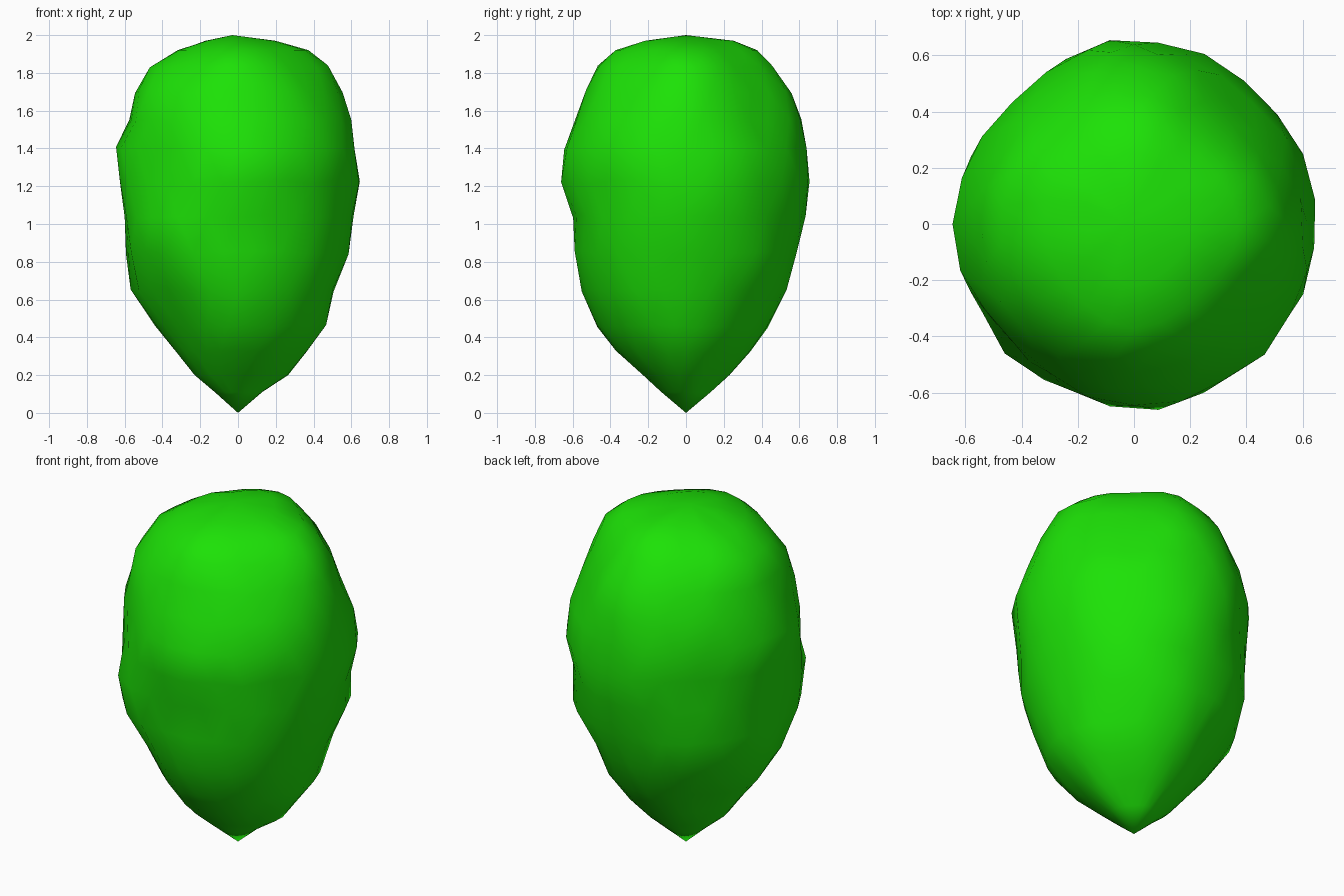
import bpy, bmesh, math, random

if "Cube" in bpy.data.objects:
    bpy.data.objects.remove(bpy.data.objects["Cube"])

random.seed(4)
SEGMENTS = 24

# Ring heights, and the outline radius at each height in eight directions
Z = [0.11, 0.20, 0.32, 0.46, 0.65, 0.85, 1.04, 1.22, 1.40, 1.55, 1.70, 1.83, 1.92, 1.97]
RIGHT = [.13, .27, .37, .47, .51, .59, .62, .65, .63, .61, .55, .49, .375, .20]
BACK_RIGHT = [.12, .22, .33, .43, .51, .61, .61, .645, .615, .555, .50, .42, .33, .20]
BACK = [.13, .235, .345, .44, .535, .59, .635, .665, .64, .625, .56, .47, .375, .26]
BACK_LEFT = [.12, .22, .32, .42, .54, .59, .60, .61, .625, .57, .52, .45, .33, .20]
LEFT = [.125, .23, .33, .44, .565, .595, .60, .64, .655, .58, .55, .48, .32, .17]
FRONT_LEFT = [.13, .24, .33, .42, .52, .625, .65, .61, .60, .585, .55, .44, .33, .18]
FRONT = [.13, .23, .375, .485, .55, .60, .60, .67, .65, .59, .53, .475, .375, .22]
FRONT_RIGHT = [.12, .24, .36, .47, .54, .61, .63, .645, .655, .58, .53, .44, .34, .20]
SIDES = [RIGHT, BACK_RIGHT, BACK, BACK_LEFT, LEFT, FRONT_LEFT, FRONT, FRONT_RIGHT]


def radius(row, angle):
    """Blend smoothly between the outlines of the two nearest directions."""
    q = (angle / (math.pi / 4)) % 8
    i = int(q)
    t = (1 - math.cos((q - i) * math.pi)) / 2
    return SIDES[i][row] * (1 - t) + SIDES[(i + 1) % 8][row] * t


green = bpy.data.materials.new("leaf_green")
green.diffuse_color = (0.012, 0.76, 0.002, 1)
green.use_nodes = True
green.node_tree.nodes["Principled BSDF"].inputs["Base Color"].default_value = green.diffuse_color

# Foliage: lumpy teardrop made of rings
bm = bmesh.new()
rings = []
for row, z in enumerate(Z):
    ring = []
    for k in range(SEGMENTS):
        a = 2 * math.pi * (k + 0.5 * (row % 2)) / SEGMENTS
        r = radius(row, a) * (0.995 + random.uniform(-0.018, 0.012))
        dz = random.uniform(-0.01, 0.01) if 1 < row < 12 else 0
        ring.append(bm.verts.new((r * math.cos(a), r * math.sin(a), z + dz)))
    rings.append(ring)

# Triangulated bands with staggered rings
for row in range(len(rings) - 1):
    lo, hi = rings[row], rings[row + 1]
    for k in range(SEGMENTS):
        n = (k + 1) % SEGMENTS
        if row % 2 == 0:
            bm.faces.new((lo[k], lo[n], hi[k]))
            bm.faces.new((lo[n], hi[n], hi[k]))
        else:
            bm.faces.new((lo[k], hi[n], hi[k]))
            bm.faces.new((lo[k], lo[n], hi[n]))

# Pointed base and rounded crown
tip = bm.verts.new((0, 0, 0))
crown = bm.verts.new((-0.03, 0, 2.0))
for k in range(SEGMENTS):
    n = (k + 1) % SEGMENTS
    bm.faces.new((tip, rings[0][n], rings[0][k]))
    bm.faces.new((crown, rings[-1][k], rings[-1][n]))
bmesh.ops.recalc_face_normals(bm, faces=bm.faces)
for f in bm.faces:
    f.smooth = True

mesh = bpy.data.meshes.new("foliage")
bm.to_mesh(mesh)
bm.free()
mesh.materials.append(green)
bpy.context.collection.objects.link(bpy.data.objects.new("foliage", mesh))
